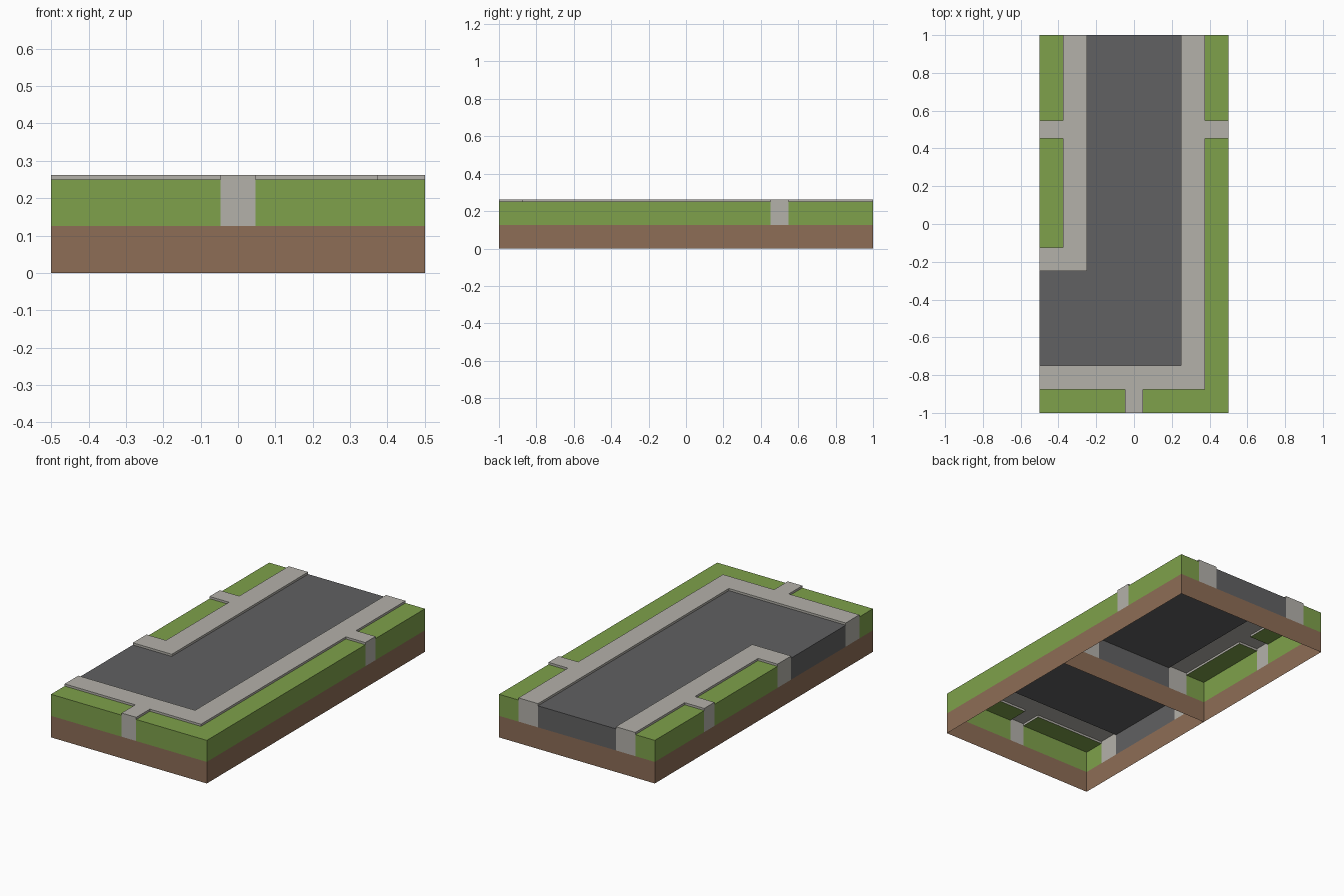
import bpy, bmesh

if "Cube" in bpy.data.objects:
    bpy.data.objects.remove(bpy.data.objects["Cube"])

BASE, LAWN, CURB = 0.125, 0.25, 0.2625     # heights: soil top, grass/road top, sidewalk top
P = 0.047                                  # half width of the side paths


def material(name, rgb):
    m = bpy.data.materials.new(name)
    m.diffuse_color = (*rgb, 1)
    m.use_nodes = True
    m.node_tree.nodes["Principled BSDF"].inputs["Base Color"].default_value = m.diffuse_color
    return m


MATS = {
    "soil": material("soil brown", (0.266, 0.153, 0.093)),
    "grass": material("grass green", (0.209, 0.356, 0.070)),
    "sidewalk": material("sidewalk grey", (0.456, 0.440, 0.402)),
    "road": material("asphalt grey", (0.119, 0.119, 0.122)),
}

# sidewalk and road areas as (x0, x1, y0, y1); everything else is grass
SIDEWALK = [
    (-0.375, -0.25, -0.25, 1), (-0.5, -0.25, -0.25, -0.125),   # left strip and its corner
    (0.25, 0.375, -0.875, 1), (-0.5, 0.375, -0.875, -0.75),    # right and front strips
    (-0.5, -0.375, 0.5 - P, 0.5 + P), (0.375, 0.5, 0.5 - P, 0.5 + P),
    (-P, P, -1, -0.875),                                       # side paths
]
ROAD = [(-0.25, 0.25, -0.75, 1), (-0.5, -0.25, -0.75, -0.25)]


def inside(areas, x, y):
    return any(a < x < b and c < y < d for a, b, c, d in areas)


def kind(x, y):
    if inside(SIDEWALK, x, y):
        return "sidewalk"
    return "road" if inside(ROAD, x, y) else "grass"


def height(k):
    return CURB if k == "sidewalk" else LAWN


meshes = {k: bmesh.new() for k in MATS}


def quad(part, pts):
    bm = meshes[part]
    bm.faces.new([bm.verts.new(p) for p in pts])


def wall(part, a, b, z0, z1):
    quad(part, [(*a, z0), (*b, z0), (*b, z1), (*a, z1)])


XS = [-0.5, -0.375, -0.25, -P, P, 0.25, 0.375, 0.5]
TILES = [[-1, -0.875, -0.75, -0.25, -0.125, 0], [0, 0.5 - P, 0.5 + P, 1]]

# two hollow tiles, open underneath, each with its own rim of walls
for ys in TILES:
    for i in range(len(XS) - 1):
        for j in range(len(ys) - 1):
            x0, x1, y0, y1 = XS[i], XS[i + 1], ys[j], ys[j + 1]
            cx, cy = (x0 + x1) / 2, (y0 + y1) / 2
            k = kind(cx, cy)
            h = height(k)
            quad(k, [(x0, y0, h), (x1, y0, h), (x1, y1, h), (x0, y1, h)])
            sides = [((x0, y0), (x1, y0), 0, -1), ((x1, y0), (x1, y1), 1, 0),
                     ((x1, y1), (x0, y1), 0, 1), ((x0, y1), (x0, y0), -1, 0)]
            for a, b, dx, dy in sides:
                ni, nj = i + dx, j + dy
                if 0 <= ni < len(XS) - 1 and 0 <= nj < len(ys) - 1:
                    # curb step down to a lower neighbour
                    n = kind((XS[ni] + XS[ni + 1]) / 2, (ys[nj] + ys[nj + 1]) / 2)
                    if height(n) < h:
                        wall(k, a, b, height(n), h)
                else:
                    # tile rim
                    wall(k, a, b, BASE, h)
                    wall("soil", a, b, 0, BASE)

NAMES = {"soil": "soil_rim", "grass": "grass_lawn", "sidewalk": "sidewalk", "road": "road"}
for k, bm in meshes.items():
    me = bpy.data.meshes.new(NAMES[k])
    bm.to_mesh(me)
    bm.free()
    me.materials.append(MATS[k])
    bpy.context.collection.objects.link(bpy.data.objects.new(NAMES[k], me))
